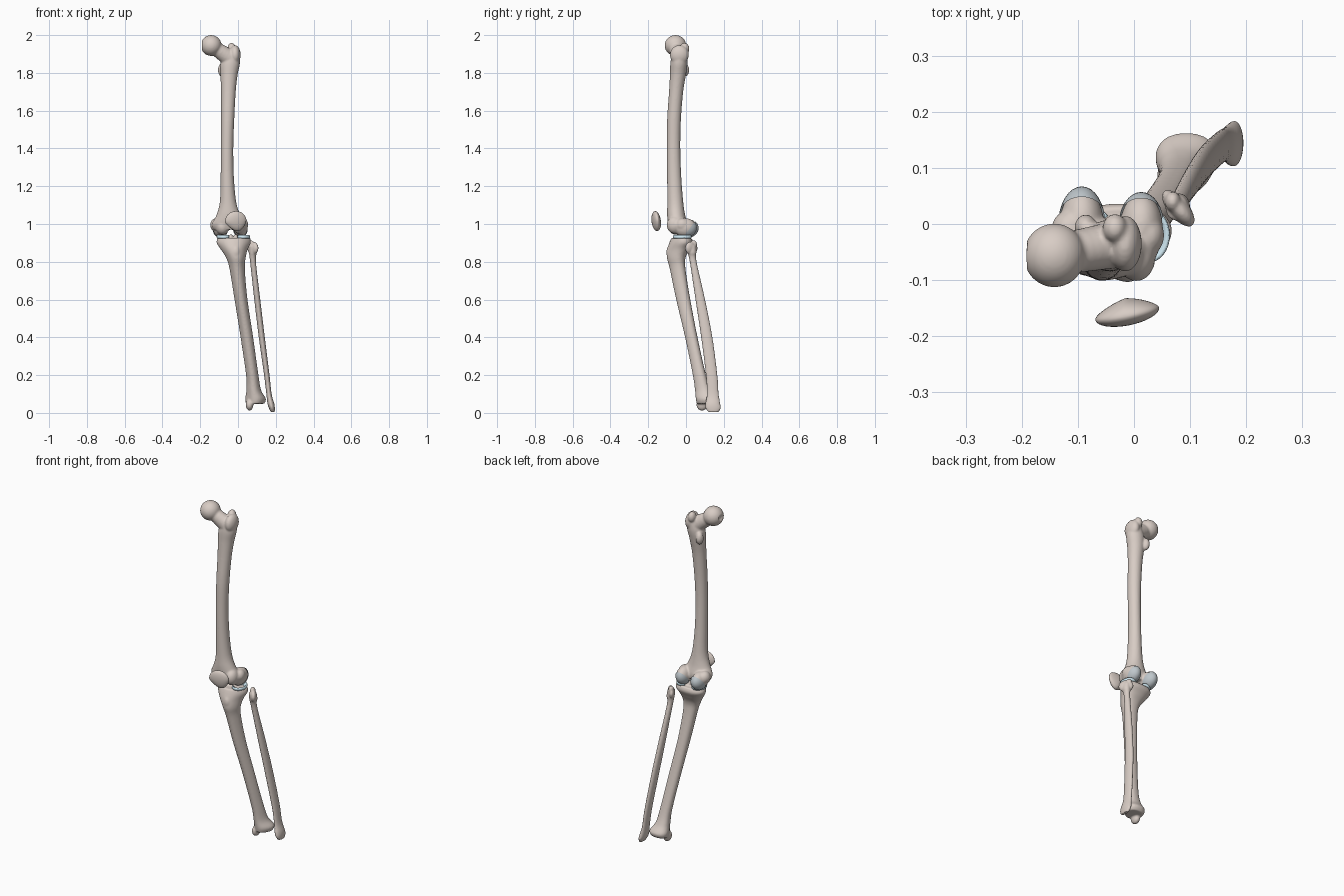
import bpy, bmesh, math
from mathutils import Matrix, Vector


def material(name, rgb):
    m = bpy.data.materials.new(name)
    m.diffuse_color = (*rgb, 1)
    return m


BONE = material("bone", (0.69, 0.61, 0.56))
CARTILAGE = material("cartilage", (0.52, 0.57, 0.60))
MENISCUS = material("meniscus", (0.62, 0.80, 0.88))


def ball(bm, c, r, turn=0.0):
    """Ellipsoid at c with radii r, turned about z."""
    m = Matrix.Translation(c) @ Matrix.Rotation(turn, 4, 'Z') @ Matrix.Diagonal((*r, 1))
    return bmesh.ops.create_uvsphere(bm, u_segments=32, v_segments=20, radius=1, matrix=m)["verts"]


def spline(rows, steps=6):
    """Catmull-Rom interpolation of every column of a table."""
    out = []
    for i in range(len(rows) - 1):
        a, b, c, d = (rows[max(i - 1, 0)], rows[i], rows[i + 1], rows[min(i + 2, len(rows) - 1)])
        for k in range(steps):
            t = k / steps
            out.append([0.5 * (2 * q + (r - p) * t + (2 * p - 5 * q + 4 * r - s) * t * t
                               + (3 * q - p - 3 * r + s) * t ** 3) for p, q, r, s in zip(a, b, c, d)])
    return out + [list(rows[-1])]


def shaft(bm, rows, crest=0.0, n=32):
    """Loft through rows of (z, x0, x1, y0, y1); crest sharpens the front edge."""
    rings = []
    for z, x0, x1, y0, y1 in spline(rows):
        ring = []
        for i in range(n):
            a = 2 * math.pi * i / n
            k = 1 + crest * math.cos(3 * (a + math.pi / 2))
            ring.append(bm.verts.new(((x0 + x1) / 2 + k * (x1 - x0) / 2 * math.cos(a),
                                      (y0 + y1) / 2 + k * (y1 - y0) / 2 * math.sin(a), z)))
        rings.append(ring)
    for p, q in zip(rings, rings[1:]):
        for i in range(n):
            bm.faces.new((p[i], p[(i + 1) % n], q[(i + 1) % n], q[i]))
    bm.faces.new(rings[0])
    bm.faces.new(rings[-1])


def finish(name, bm, mat, voxel=0.0, smooth=4):
    bmesh.ops.recalc_face_normals(bm, faces=bm.faces)
    me = bpy.data.meshes.new(name)
    bm.to_mesh(me)
    bm.free()
    me.materials.append(mat)
    me.polygons.foreach_set("use_smooth", [True] * len(me.polygons))
    ob = bpy.data.objects.new(name, me)
    bpy.context.collection.objects.link(ob)
    if voxel:
        r = ob.modifiers.new("fuse", 'REMESH')
        r.mode, r.voxel_size, r.use_smooth_shade = 'VOXEL', voxel, True
        s = ob.modifiers.new("soften", 'SMOOTH')
        s.factor, s.iterations = 0.5, smooth
    return ob


# Thigh bone: shaft
bm = bmesh.new()
shaft(bm, [(1.90, -0.07, 0.008, -0.075, 0.005), (1.85, -0.092, 0.010, -0.083, 0.008),
           (1.79, -0.093, -0.002, -0.085, 0.0), (1.70, -0.09, -0.012, -0.09, -0.015),
           (1.55, -0.09, -0.02, -0.10, -0.027), (1.40, -0.091, -0.025, -0.101, -0.03),
           (1.25, -0.092, -0.022, -0.10, -0.025), (1.12, -0.096, -0.010, -0.099, -0.015),
           (1.05, -0.113, 0.012, -0.10, -0.005), (1.00, -0.138, 0.043, -0.095, 0.008),
           (0.97, -0.13, 0.04, -0.085, 0.005)])
# Hip ball with its small pit
head = Vector((-0.142, -0.056, 1.945))
for v in ball(bm, head, (0.055, 0.057, 0.055)):
    if (v.co - head - Vector((-0.055, 0, 0))).length < 0.015:
        v.co.x += 0.012
# Neck
for i in range(9):
    t = i / 8
    ball(bm, head.lerp(Vector((-0.04, -0.038, 1.875)), t), (0.035 + 0.008 * t, 0.036 + 0.006 * t, 0.034 + 0.014 * t))
# Trochanters
ball(bm, (-0.016, -0.035, 1.895), (0.030, 0.050, 0.052))
ball(bm, (-0.034, -0.008, 1.928), (0.022, 0.026, 0.031))
ball(bm, (-0.086, -0.006, 1.815), (0.020, 0.023, 0.035))
# Condyles, epicondyles and the front ridges of the knee groove
condyles = [((-0.093, 0.0, 0.978), (0.039, 0.064, 0.050)), ((0.013, -0.005, 0.981), (0.038, 0.059, 0.050))]
for c, r in condyles:
    ball(bm, c, r)
ball(bm, (-0.115, -0.01, 0.995), (0.032, 0.035, 0.036))
ball(bm, (0.026, -0.02, 0.995), (0.028, 0.035, 0.034))
ball(bm, (0.004, -0.060, 0.995), (0.034, 0.042, 0.046))
ball(bm, (-0.082, -0.055, 0.985), (0.036, 0.038, 0.042))
finish("thigh_bone", bm, BONE, 0.005)

# Cartilage caps on the back and underside of the condyles
for side, (c, r) in zip(("inner", "outer"), condyles):
    bm = bmesh.new()
    ball(bm, c, [k + 0.003 for k in r])
    bmesh.ops.bisect_plane(bm, geom=bm.verts[:] + bm.edges[:] + bm.faces[:], plane_co=(c[0], 0.03, 0.99),
                           plane_no=(0, 0.8, -0.6), clear_inner=True)
    finish(side + "_cartilage", bm, CARTILAGE)

# Menisci: C-shaped wedges, open towards the middle of the joint
for side, cx, start in (("inner", -0.074, 45), ("outer", 0.025, -135)):
    bm = bmesh.new()
    rings = []
    for i in range(33):
        a = math.radians(start + 270 * i / 32)
        rings.append([bm.verts.new((cx + (0.037 + o) * math.cos(a), -0.02 + (0.047 + o) * math.sin(a), 0.931 + h))
                      for o, h in ((0, -0.008), (0.002, 0.0), (0, 0.010), (-0.006, 0.007), (-0.018, -0.005), (-0.018, -0.008))])
    for p, q in zip(rings, rings[1:]):
        for i in range(6):
            bm.faces.new((p[i], p[(i + 1) % 6], q[(i + 1) % 6], q[i]))
    bm.faces.new(rings[0])
    bm.faces.new(rings[-1])
    finish(side + "_meniscus", bm, MENISCUS)

# Shin bone
bm = bmesh.new()
shaft(bm, [(0.925, -0.108, 0.064, -0.075, 0.033), (0.90, -0.112, 0.066, -0.085, 0.040),
           (0.865, -0.090, 0.050, -0.096, 0.022), (0.82, -0.062, 0.040, -0.098, 0.0),
           (0.76, -0.044, 0.036, -0.083, 0.0), (0.60, -0.018, 0.050, -0.050, 0.025),
           (0.40, 0.014, 0.080, -0.003, 0.063), (0.20, 0.043, 0.108, 0.038, 0.108),
           (0.12, 0.045, 0.122, 0.050, 0.135), (0.075, 0.039, 0.147, 0.055, 0.165),
           (0.048, 0.043, 0.138, 0.060, 0.155)], crest=0.06)
ball(bm, (-0.012, -0.080, 0.85), (0.026, 0.024, 0.04))
ball(bm, (-0.038, -0.015, 0.928), (0.012, 0.022, 0.018))
ball(bm, (-0.012, -0.015, 0.928), (0.012, 0.022, 0.018))
ball(bm, (0.061, 0.085, 0.043), (0.020, 0.030, 0.031))
finish("shin_bone", bm, BONE, 0.005)

# Calf bone
bm = bmesh.new()
shaft(bm, [(0.885, 0.056, 0.096, 0.006, 0.052), (0.85, 0.058, 0.100, 0.008, 0.055),
           (0.80, 0.064, 0.095, 0.020, 0.056), (0.60, 0.086, 0.118, 0.050, 0.101),
           (0.40, 0.110, 0.142, 0.080, 0.140), (0.20, 0.138, 0.167, 0.105, 0.166),
           (0.10, 0.150, 0.178, 0.110, 0.173), (0.05, 0.156, 0.192, 0.103, 0.181),
           (0.025, 0.164, 0.195, 0.104, 0.184), (0.004, 0.174, 0.194, 0.118, 0.172)])
ball(bm, (0.079, 0.028, 0.872), (0.018, 0.040, 0.035), math.radians(40))
ball(bm, (0.069, 0.040, 0.892), (0.014, 0.018, 0.022))
finish("calf_bone", bm, BONE, 0.004, 3)

# Kneecap: pointed below, ridged behind
bm = bmesh.new()
for v in ball(bm, (0, 0, 0), (1, 1, 1)):
    x, y, z = v.co
    x *= 1 - 0.3 * max(-z, 0)
    y = y * (1.15 - 0.45 * abs(x)) if y > 0 else y * 0.85
    v.co = (0.058 * x + 0.008 * max(-z, 0), 0.024 * y - 0.004 * z, 0.053 * z)
bmesh.ops.transform(bm, verts=bm.verts, matrix=Matrix.Translation((-0.012, -0.160, 1.015))
                    @ Matrix.Rotation(math.radians(11), 4, 'Z') @ Matrix.Rotation(math.radians(-6), 4, 'Y'))
finish("kneecap", bm, BONE)
